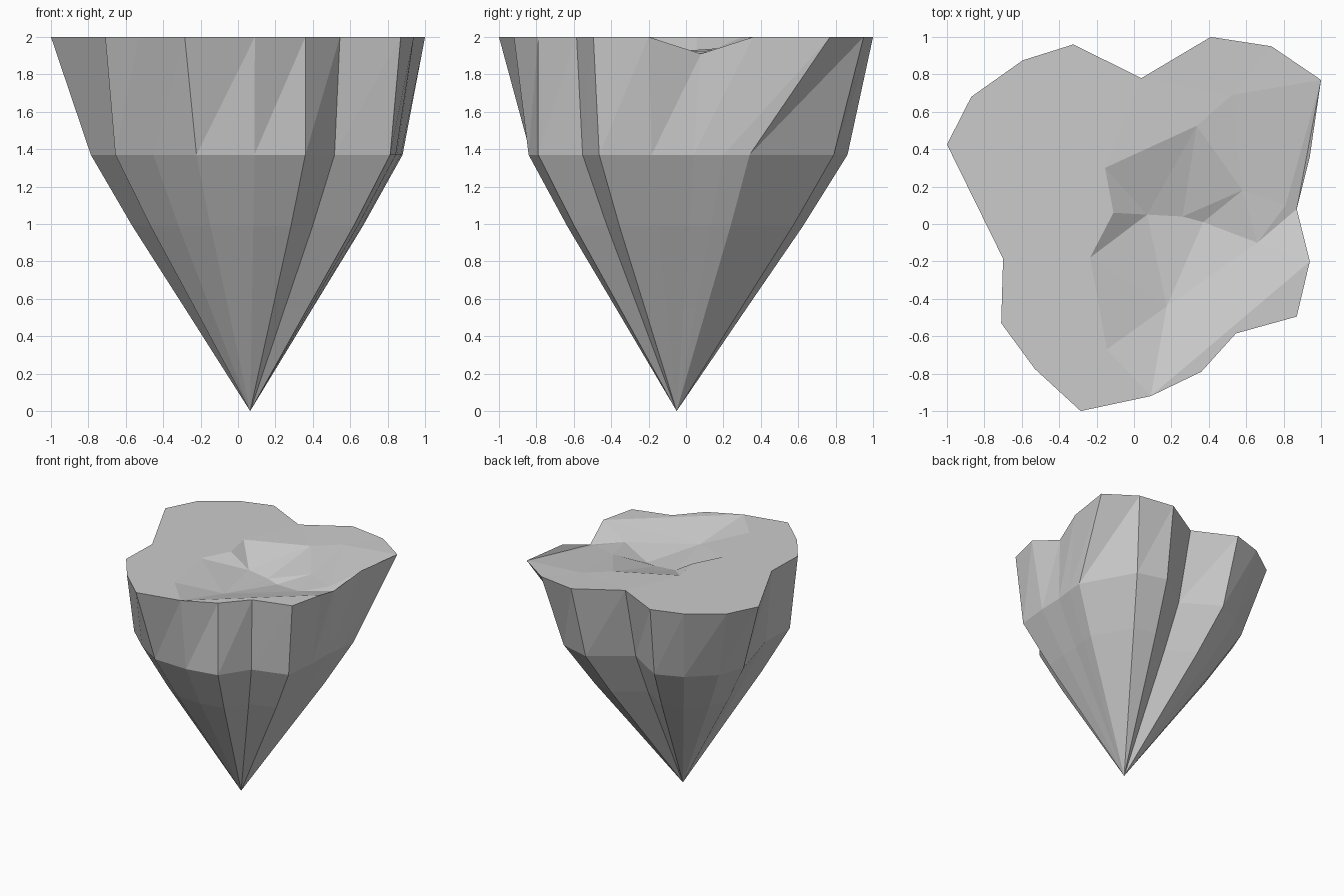
import bpy
import bmesh
from mathutils import Vector
from mathutils.geometry import delaunay_2d_cdt

cube = bpy.data.objects.get("Cube")
if cube:
    bpy.data.objects.remove(cube, do_unlink=True)

# Stone material
stone = bpy.data.materials.new("grey stone")
stone.use_nodes = True
grey = (0.6, 0.6, 0.6, 1)
stone.diffuse_color = grey
stone.node_tree.nodes["Principled BSDF"].inputs["Base Color"].default_value = grey

TOP = 2.0
TIP = Vector((0.065, -0.05, 0))

# Rim columns, counter-clockwise: x, y, how far the shoulder ring reaches
columns = [
    (1, .77, .85), (.735, .95, .84), (.41, 1, .87), (.04, .78, .82),
    (-.325, .96, .87), (-.595, .875, .85), (-.87, .68, .82), (-1, .425, .8),
    (-.7, -.185, .93), (-.71, -.53, .93), (-.53, -.775, .87), (-.285, -1, .82),
    (.09, -.92, .91), (.36, -.79, 1), (.545, -.585, .94), (.87, -.495, .93),
    (.94, -.2, .89), (.87, .08, .97), (.94, .36, .92),
]
# Columns on the left side that lean sideways on their way down
leaning = {0: (.88, .34), 17: (.85, .04), 18: (.87, .2)}
# Ring heights below the rim, with their reach relative to the shoulder
rings = [(1.37, 1), (.99, .74), (.55, .41)]

# Points of the shallow hollow in the top
hollow = {
    "A": (.335, .525, 1.99), "B": (.525, .69, 1.99), "C": (.58, .18, 1.94),
    "D": (.37, .01, 1.86), "E": (.07, .05, 1.89), "F": (-.11, .06, TOP),
    "G": (-.155, .3, TOP), "H": (-.235, -.18, TOP), "I": (-.145, -.67, TOP),
    "J": (.175, -.44, 1.9), "K": (.66, -.1, 1.92), "L": (.81, .1, 1.925),
    "N": (.26, .04, 1.87),
}
creases = "AB AG GF FH HI GE FE HE HJ IJ EJ EN AN ND AC CD BC DJ JK KL CK DK BL".split()

bm = bmesh.new()
rim = [bm.verts.new((x, y, TOP)) for x, y, k in columns]
rim[17].co.z = 1.91

# Tapering sides
upper = rim
for height, reach in rings:
    lower = []
    for i, (x, y, k) in enumerate(columns):
        if i in leaning:
            x, y = leaning[i]
            k = 1
        p = TIP + (Vector((x, y, 0)) - TIP) * k * reach
        lower.append(bm.verts.new((p.x, p.y, height)))
    for i in range(len(columns)):
        j = (i + 1) % len(columns)
        bm.faces.new((upper[i], lower[i], upper[j]))
        bm.faces.new((upper[j], lower[i], lower[j]))
    upper = lower
tip = bm.verts.new(TIP)
for i, v in enumerate(upper):
    bm.faces.new((v, tip, upper[(i + 1) % len(upper)]))

# Top surface, triangulated along the rim and the creases of the hollow
names = list(hollow)
lid = rim + [bm.verts.new(hollow[n]) for n in names]
n = len(rim)
edges = [(i, (i + 1) % n) for i in range(n)]
edges += [(n + names.index(a), n + names.index(b)) for a, b in creases]
edges += [(12, 16), (0, 17), (12, n + names.index("I")), (0, n + names.index("B"))]
points = [v.co.xy for v in lid]
out, _, tris, origin, _, _ = delaunay_2d_cdt(points, edges, [], 1, 1e-5)
made = [lid[o[0]] if o else bm.verts.new((p.x, p.y, TOP - .05))
        for p, o in zip(out, origin)]
for tri in tris:
    bm.faces.new([made[i] for i in tri])

bmesh.ops.recalc_face_normals(bm, faces=bm.faces)
mesh = bpy.data.meshes.new("floating_rock")
bm.to_mesh(mesh)
bm.free()
mesh.materials.append(stone)
rock = bpy.data.objects.new("floating_rock", mesh)
bpy.context.scene.collection.objects.link(rock)
